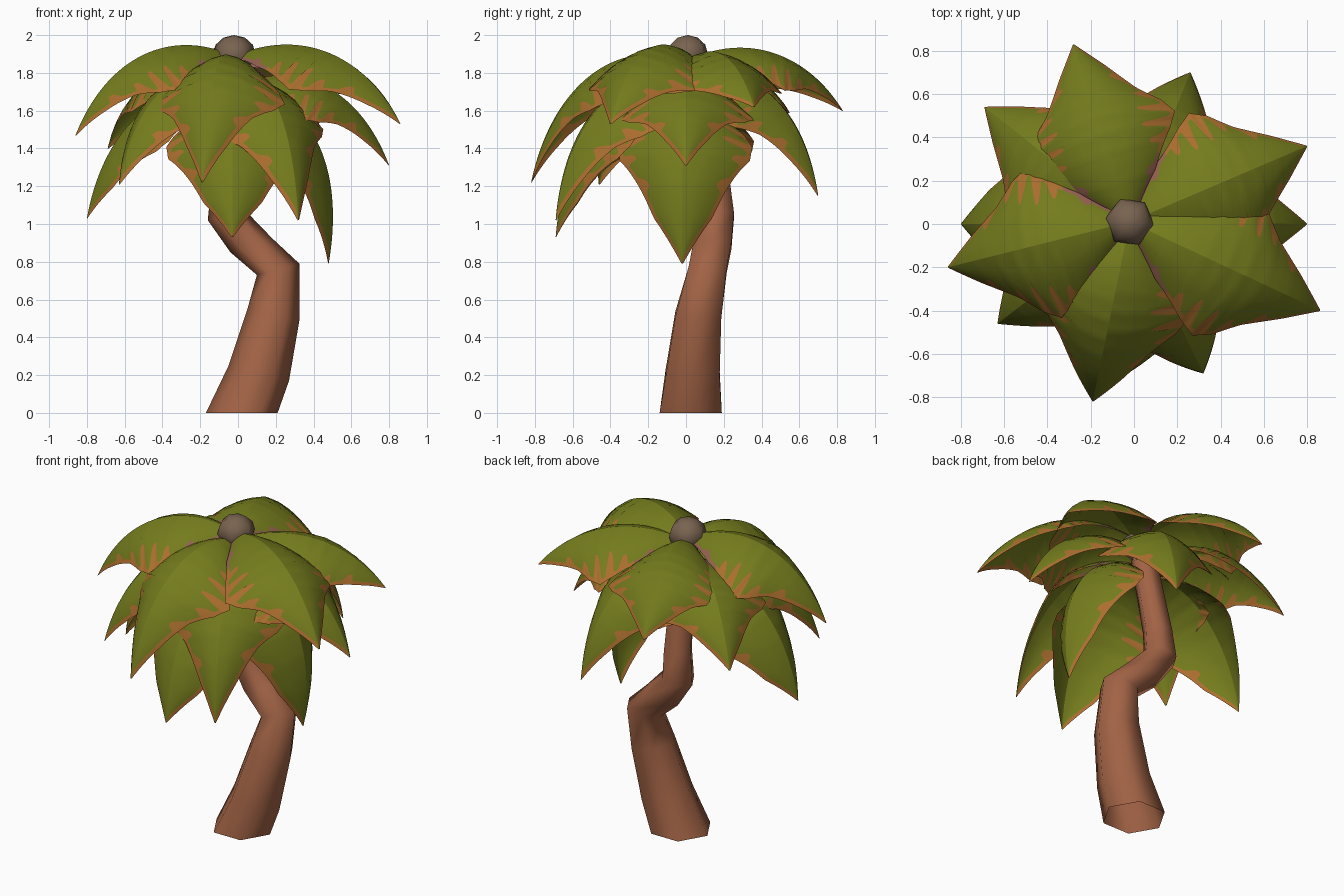
import bpy, bmesh, math
from mathutils import Vector

cube = bpy.data.objects.get("Cube")
if cube:
    bpy.data.objects.remove(cube)


def material(name, rgb):
    m = bpy.data.materials.new(name)
    m.use_nodes = True
    m.diffuse_color = (*rgb, 1)
    m.node_tree.nodes["Principled BSDF"].inputs["Base Color"].default_value = (*rgb, 1)
    return m


GREEN = material("leaf_green", (0.175, 0.2, 0.012))
ORANGE = material("dry_leaf_orange", (0.41, 0.155, 0.028))
MAUVE = material("leaf_base_mauve", (0.3, 0.12, 0.08))
BARK = material("bark_brown", (0.36, 0.125, 0.06))
BUD = material("bud_brown", (0.19, 0.125, 0.08))


def finish(bm, name, mats):
    for f in bm.faces:
        f.smooth = True
    mesh = bpy.data.meshes.new(name)
    bm.to_mesh(mesh)
    bm.free()
    for m in mats:
        mesh.materials.append(m)
    ob = bpy.data.objects.new(name, mesh)
    bpy.context.collection.objects.link(ob)


# Trunk: open six-sided rings given by their left and right ends and depth
RINGS = [((-.17, 0), (.21, 0), .025), ((-.05, .25), (.27, .17), .035),
         ((.05, .55), (.325, .49), .065), ((.1, .73), (.325, .79), .115),
         ((-.04, .85), (.18, .925), .14), ((-.16, 1.02), (.04, 1.07), .165),
         ((-.14, 1.22), (.04, 1.22), .155), ((-.1, 1.9), (.05, 1.9), .02)]
bm = bmesh.new()
loops = []
for (xl, zl), (xr, zr), y in RINGS:
    mid = Vector(((xl + xr) / 2, y, (zl + zr) / 2))
    half = Vector(((xr - xl) / 2, 0, (zr - zl) / 2))
    loops.append([bm.verts.new(mid + half * math.cos(a) + Vector((0, half.length * math.sin(a), 0)))
                  for a in (i * math.pi / 3 for i in range(6))])
for a, b in zip(loops, loops[1:]):
    for i in range(6):
        j = (i + 1) % 6
        bm.faces.new((a[i], a[j], b[j], b[i]))
finish(bm, "trunk", [BARK])

# Bud on top of the crown
bm = bmesh.new()
bmesh.ops.create_uvsphere(bm, u_segments=6, v_segments=6, radius=0.115)
turn = math.radians(22)
for v in bm.verts:
    x, y, z = v.co
    v.co = Vector((x * math.cos(turn) - y * math.sin(turn) - .02,
                   x * math.sin(turn) + y * math.cos(turn) + .01, z * .9 + 1.897))
finish(bm, "crown_bud", [BUD])

# Half width of a leaf along its length: waisted tip, or full tip for the low leaves
BASE = [(0, .05), (.16, .19), (.38, .31), (.5, .355)]
WAISTED = BASE + [(.6, .31), (.7, .215), (.86, .11), (1, .004)]
FULL = BASE + [(.62, .345), (.88, .155), (1, .004)]
HUB = Vector((-.02, .01, 0))
ROWS = 70


def half_width(outline, t):
    for (t0, w0), (t1, w1) in zip(outline, outline[1:]):
        if t <= t1:
            return w0 + (w1 - w0) * (t - t0) / (t1 - t0)
    return outline[-1][1]


def dry_band(t, w, shift):
    """Width of the dry edge, with a few tongues reaching inwards."""
    band = .02
    for centre, size in ((.17, .03), (.33, .06), (.43, .12), (.53, .13), (.63, .06), (.76, .04)):
        band += size * math.exp(-((t - centre - shift) / .024) ** 4)
    return min(band / max(w, .01), .7)


def leaf(name, tip, base_z, shift, outline):
    flat = Vector((tip[0], tip[1], 0)) - HUB
    reach = flat.length
    out = flat.normalized()
    side = Vector((-out.y, out.x, 0))
    up = Vector((0, 0, 1))
    drop = base_z - tip[2]
    # arching midrib
    bulge = .76 + .17 * (drop / reach) ** 2
    p = [Vector((.03, base_z)), Vector((.4 * reach, base_z + .13)),
         Vector((bulge * reach, tip[2] + max(.85, 1.2 - .5 * drop) * drop)), Vector((reach, tip[2]))]
    bm = bmesh.new()
    rows = []
    for i in range(ROWS + 1):
        t = i / ROWS
        s = 1 - t
        c = p[0] * s**3 + p[1] * 3 * s * s * t + p[2] * 3 * s * t * t + p[3] * t**3
        d = ((p[1] - p[0]) * s * s + (p[2] - p[1]) * 2 * s * t + (p[3] - p[2]) * t * t).normalized()
        normal = up * d.x - out * d.y
        w = half_width(outline, t)
        left = 1 - dry_band(t, w, shift)
        right = 1 - dry_band(t, w, -shift)
        row = []
        for v in (-1, -left, -left * .67, -left * .33, 0, right * .33, right * .67, right, 1):
            sag = w * .58 * (.25 * abs(v) + .75 * v * v)
            row.append(bm.verts.new(HUB + out * c.x + up * c.y + side * w * v - normal * sag))
        rows.append(row)
    for i, (a, b) in enumerate(zip(rows, rows[1:])):
        for k in range(8):
            f = bm.faces.new((a[k], b[k], b[k + 1], a[k + 1]))
            if k in (0, 7):
                f.material_index = 2 if i < ROWS * .24 else 1
        bm.edges.get((a[4], b[4])).smooth = False
    finish(bm, name, [GREEN, ORANGE, MAUVE])


# Leaves in three tiers: tip position and height of the base
TIERS = {
    "upper": (WAISTED, [((-.86, -.2, 1.47), 1.9), ((.86, -.4, 1.53), 1.9), ((-.28, .83, 1.6), 1.88),
                        ((.8, .36, 1.62), 1.86), ((-.19, -.82, 1.22), 1.86)]),
    "middle": (WAISTED, [((-.69, .54, 1.4), 1.78), ((-.63, -.46, 1.21), 1.76), ((.8, 0, 1.31), 1.74),
                         ((.26, .7, 1.15), 1.75), ((.32, -.69, 1.02), 1.74)]),
    "lower": (FULL, [((-.8, 0, 1.03), 1.66), ((-.03, -.69, .93), 1.64), ((.48, -.02, .79), 1.64)]),
}
for tier, (outline, leaves) in TIERS.items():
    for n, (tip, base_z) in enumerate(leaves):
        leaf(f"{tier}_leaf_{n + 1}", tip, base_z, .012 * (n - 2), outline)
